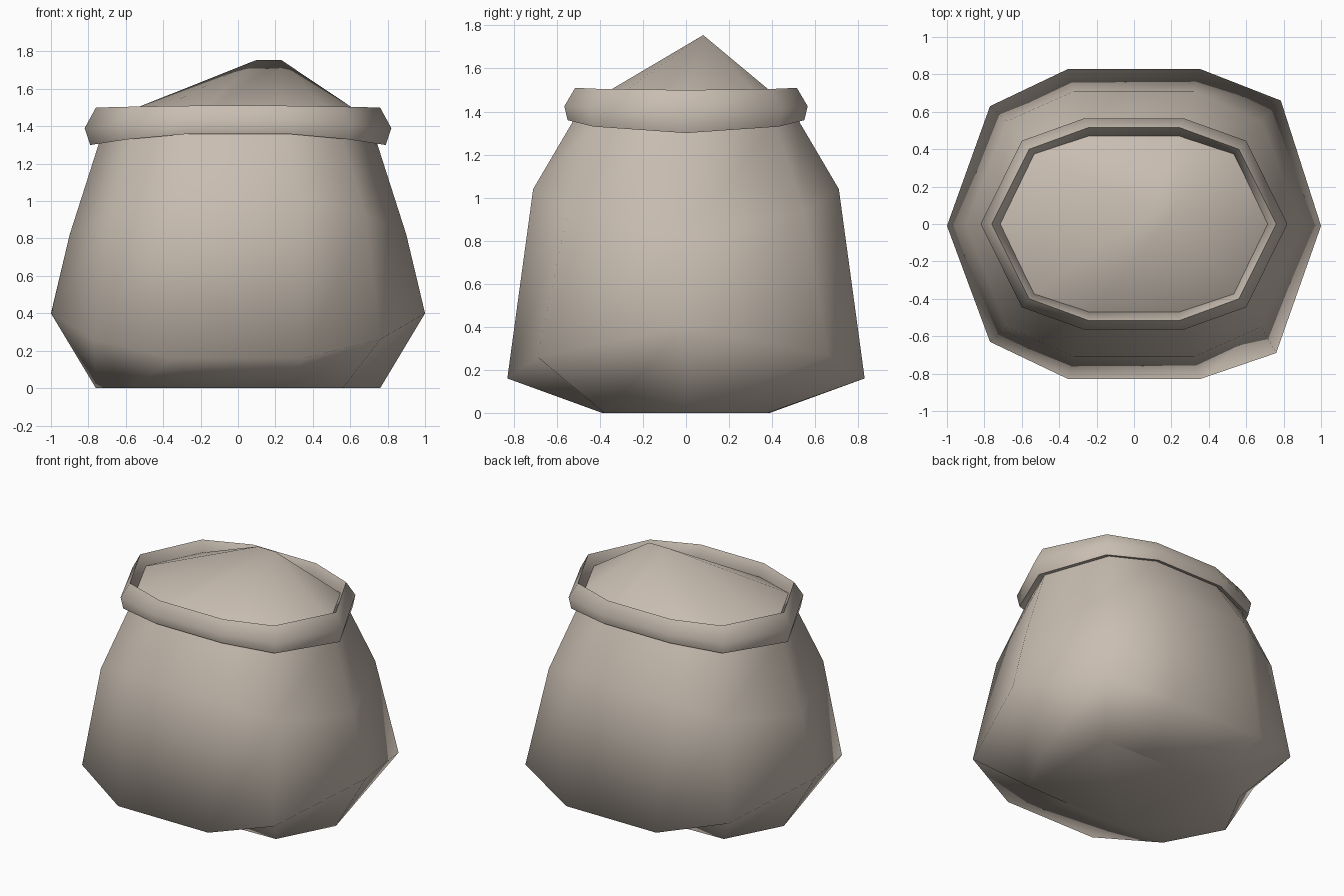
import bpy, bmesh

if "Cube" in bpy.data.objects:
    bpy.data.objects.remove(bpy.data.objects["Cube"])

cloth = bpy.data.materials.new("beige_cloth")
cloth.diffuse_color = (0.58, 0.51, 0.44, 1)
cloth.use_nodes = True
cloth.node_tree.nodes["Principled BSDF"].inputs["Base Color"].default_value = cloth.diffuse_color


def ring(tip, corner, front):
    """Ten-sided ring from three (x, y, z) points mirrored in x and y, counter-clockwise from +x."""
    quarter = [tip, corner, front]
    half = quarter + [(-x, y, z) for x, y, z in reversed(quarter)]
    return half + [(x, -y, z) for x, y, z in (half[4], half[3], half[2], half[1])]


def finish(name, bm, angle=None):
    bmesh.ops.recalc_face_normals(bm, faces=bm.faces)
    mesh = bpy.data.meshes.new(name)
    bm.to_mesh(mesh)
    bm.free()
    mesh.materials.append(cloth)
    for p in mesh.polygons:
        p.use_smooth = True
    obj = bpy.data.objects.new(name, mesh)
    bpy.context.collection.objects.link(obj)
    if angle:
        bpy.ops.object.select_all(action='DESELECT')
        obj.select_set(True)
        bpy.context.view_layer.objects.active = obj
        bpy.ops.object.shade_smooth_by_angle(angle=angle)
    return obj


def loft(bm, rings, closed=False):
    """Skin the rings with triangles; diagonals all twist the same way."""
    rows = [[bm.verts.new(p) for p in r] for r in rings]
    pairs = list(zip(rows, rows[1:]))
    if closed:
        pairs.append((rows[-1], rows[0]))
    for a, b in pairs:
        n = len(a)
        for i in range(n):
            j = (i + 1) % n
            bm.faces.new((a[i], a[j], b[j]))
            bm.faces.new((a[i], b[j], b[i]))
    return rows


# Sack body: flat base, sagging wide ring, waist and neck
wide = ring((1.0, -0.01, 0.40), (0.77, 0.63, 0.26), (0.35, 0.83, 0.16))
wide[1] = (0.785, 0.66, 0.27)     # right side bulges slightly
wide[9] = (0.76, -0.69, 0.26)
bm = bmesh.new()
rows = loft(bm, [
    ring((0.76, 0, 0), (0.56, 0.38, 0), (0.22, 0.39, 0)),
    wide,
    ring((0.90, 0, 0.82), (0.68, 0.55, 0.93), (0.32, 0.71, 1.04)),
    ring((0.74, 0, 1.32), (0.55, 0.41, 1.35), (0.25, 0.51, 1.38)),
])
bm.faces.new(rows[0])
finish("sack_body", bm)

# Rolled rim around the opening
bm = bmesh.new()
loft(bm, [
    ring((0.72, 0, 1.32), (0.53, 0.39, 1.35), (0.24, 0.49, 1.38)),
    ring((0.79, 0, 1.30), (0.59, 0.43, 1.33), (0.26, 0.55, 1.36)),
    ring((0.82, 0, 1.39), (0.60, 0.445, 1.41), (0.265, 0.565, 1.425)),
    ring((0.76, 0, 1.50), (0.56, 0.40, 1.505), (0.245, 0.515, 1.51)),
    ring((0.71, 0, 1.42), (0.53, 0.37, 1.42), (0.24, 0.465, 1.42)),
], closed=True)
finish("rolled_rim", bm, 1.05)

# Heaped contents rising to a short off-centre ridge
bm = bmesh.new()
base = [bm.verts.new(p) for p in ring((0.715, 0, 1.43), (0.535, 0.375, 1.43), (0.245, 0.47, 1.43))]
right, left = bm.verts.new((0.23, 0.08, 1.755)), bm.verts.new((0.10, 0.08, 1.755))
for i, v in enumerate(base):
    w = base[(i + 1) % 10]
    if i in (2, 7):
        a, b = (right, left) if i == 2 else (left, right)
        bm.faces.new((v, w, b, a))
    else:
        bm.faces.new((v, w, right if i in (0, 1, 8, 9) else left))
finish("heaped_contents", bm)
